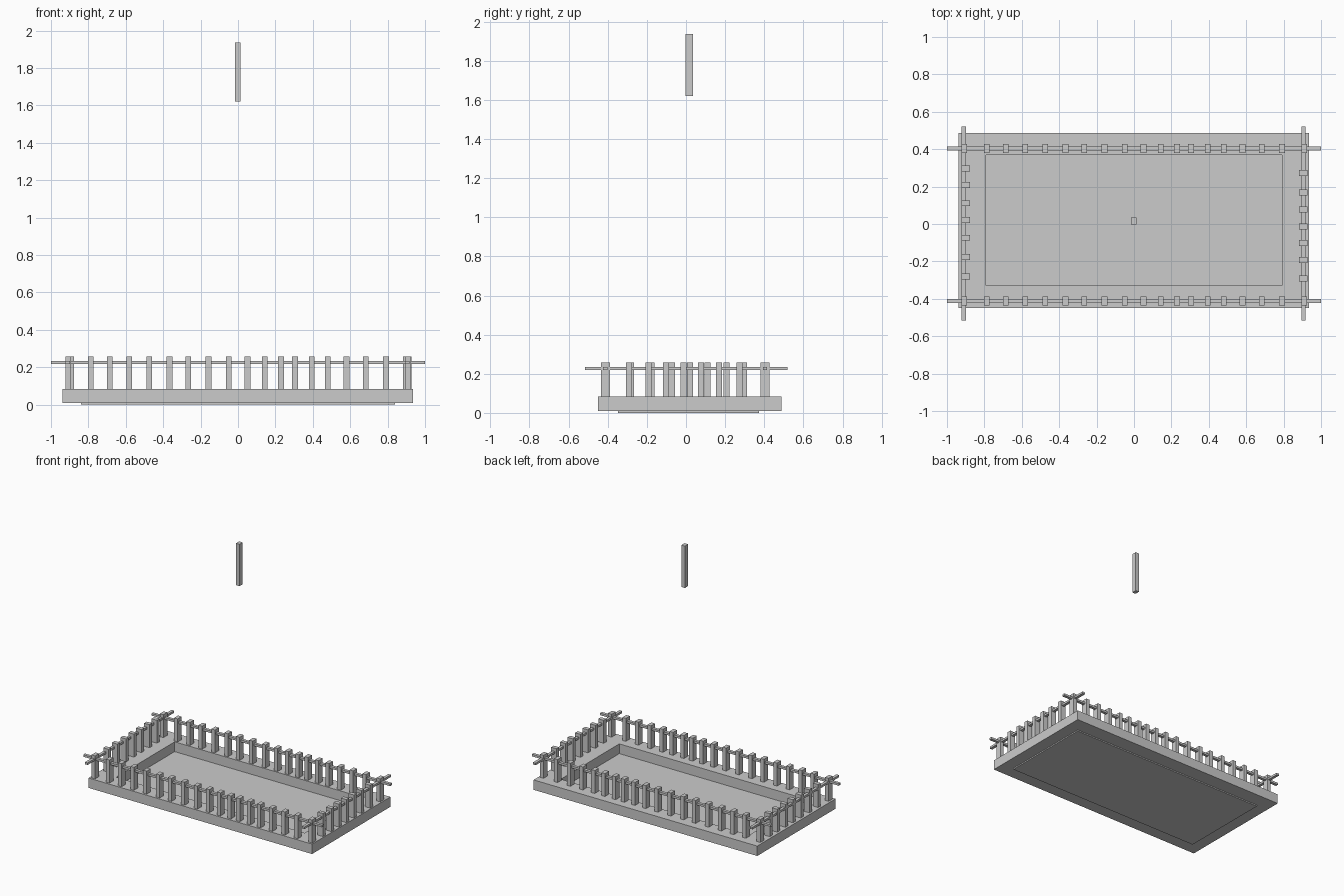
import bpy, bmesh

if "Cube" in bpy.data.objects:
    bpy.data.objects.remove(bpy.data.objects["Cube"])


def box(name, x0, x1, y0, y1, z0, z1):
    bm = bmesh.new()
    bmesh.ops.create_cube(bm, size=1)
    for v in bm.verts:
        v.co.x = x1 if v.co.x > 0 else x0
        v.co.y = y1 if v.co.y > 0 else y0
        v.co.z = z1 if v.co.z > 0 else z0
    return finish(name, bm)


def finish(name, bm):
    bmesh.ops.recalc_face_normals(bm, faces=bm.faces)
    mesh = bpy.data.meshes.new(name)
    bm.to_mesh(mesh)
    bm.free()
    obj = bpy.data.objects.new(name, mesh)
    bpy.context.collection.objects.link(obj)
    return obj


def post(name, x, y, wx, wy):
    box(name, x - wx / 2, x + wx / 2, y - wy / 2, y + wy / 2, 0.083, 0.258)


def frame(name, outer, inner, z0, z1):
    """Rectangular ring; outer and inner are (x0, x1, y0, y1)."""
    bm = bmesh.new()

    def loop(r, z):
        x0, x1, y0, y1 = r
        return [bm.verts.new(p + (z,)) for p in ((x0, y0), (x1, y0), (x1, y1), (x0, y1))]
    loops = [loop(outer, z0), loop(outer, z1), loop(inner, z1), loop(inner, z0)]
    for k in range(4):
        a, b = loops[k], loops[(k + 1) % 4]
        for i in range(4):
            j = (i + 1) % 4
            bm.faces.new((a[i], a[j], b[j], b[i]))
    return finish(name, bm)


# Deck rim around the sunken floor, and the floor plate below it
frame("deck_rim", (-0.938, 0.936, -0.45, 0.487), (-0.79, 0.79, -0.33, 0.37), 0.009, 0.084)
box("floor_plate", -0.84, 0.84, -0.347, 0.372, 0.0, 0.01)

# Long fences, front and back, with corner posts
LONG_X = [-0.907, -0.787, -0.685, -0.582, -0.475, -0.366, -0.267, -0.158, -0.05,
          0.051, 0.143, 0.23, 0.305, 0.395, 0.48, 0.58, 0.684, 0.791, 0.91]
for side, y in (("front", -0.412), ("back", 0.404)):
    box(side + "_rail", -1, 1, y - 0.011, y + 0.011, 0.218, 0.234)
    for i, x in enumerate(LONG_X):
        post(f"{side}_post_{i}", x, y, 0.03, 0.047)

# Short fences, left and right
SHORT = (
    ("left", -0.91, -0.899, [0.297, 0.208, 0.111, 0.021, -0.073, -0.176, -0.281]),
    ("right", 0.907, 0.905, [0.273, 0.168, 0.077, -0.013, -0.102, -0.192, -0.291]),
)
for side, rail_x, post_x, ys in SHORT:
    box(side + "_rail", rail_x - 0.011, rail_x + 0.011, -0.516, 0.52, 0.218, 0.234)
    for i, y in enumerate(ys):
        post(f"{side}_post_{i}", post_x, y, 0.045, 0.031)

# Single block floating above the middle
box("floating_block", -0.016, 0.014, -0.002, 0.036, 1.62, 1.937)
